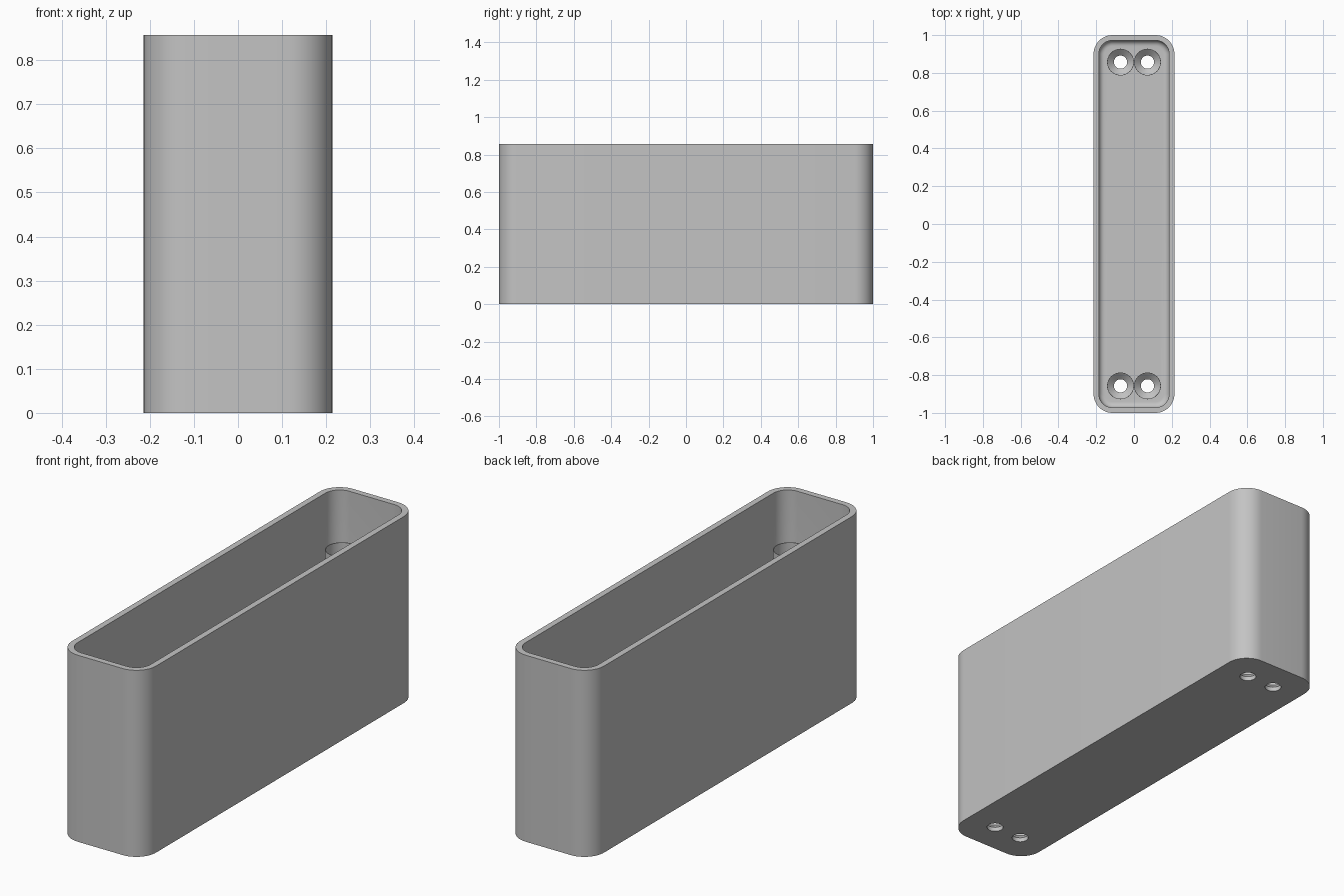
import bpy, bmesh, math

if "Cube" in bpy.data.objects:
    bpy.data.objects.remove(bpy.data.objects["Cube"], do_unlink=True)

HX, HY, HEIGHT = 0.214, 1.0, 0.857
CORNER, WALL, FLOOR, FILLET = 0.1, 0.028, 0.055, 0.03
HOLE_X, HOLE_Y = 0.0714, 0.857
HOLE_R, HEAD_R, POST_R, POST_TOP = 0.035, 0.068, 0.071, 0.645

grey = bpy.data.materials.new("plain grey")
grey.use_nodes = True
colour = (0.55, 0.55, 0.55, 1)
grey.diffuse_color = colour
grey.node_tree.nodes["Principled BSDF"].inputs["Base Color"].default_value = colour


def rounded_ring(bm, inset, z, steps=12):
    """Rounded rectangle of vertices, shrunk by inset."""
    r = CORNER - inset
    ring = []
    for k, (sx, sy) in enumerate([(1, 1), (-1, 1), (-1, -1), (1, -1)]):
        for i in range(steps + 1):
            a = math.pi / 2 * (k + i / steps)
            ring.append(bm.verts.new((sx * (HX - CORNER) + r * math.cos(a),
                                      sy * (HY - CORNER) + r * math.sin(a), z)))
    return ring


def circle_ring(bm, x, y, r, z, steps=40):
    return [bm.verts.new((x + r * math.cos(math.tau * i / steps),
                          y + r * math.sin(math.tau * i / steps), z))
            for i in range(steps)]


def bridge(bm, rings, closed=False):
    """Join rings in order; cap the ends unless the loop is closed."""
    pairs = list(zip(rings, rings[1:]))
    if closed:
        pairs.append((rings[-1], rings[0]))
    else:
        bm.faces.new(rings[0])
        bm.faces.new(rings[-1])
    for a, b in pairs:
        n = len(a)
        for i in range(n):
            j = (i + 1) % n
            bm.faces.new((a[i], a[j], b[j], b[i]))


def finish(name, bm):
    bmesh.ops.recalc_face_normals(bm, faces=bm.faces)
    mesh = bpy.data.meshes.new(name)
    bm.to_mesh(mesh)
    bm.free()
    mesh.materials.append(grey)
    obj = bpy.data.objects.new(name, mesh)
    bpy.context.collection.objects.link(obj)
    return obj


def activate(obj):
    bpy.ops.object.select_all(action="DESELECT")
    obj.select_set(True)
    bpy.context.view_layer.objects.active = obj


def smooth(obj):
    activate(obj)
    bpy.ops.object.shade_smooth_by_angle(angle=math.radians(30))


holes = [(sx * HOLE_X, sy * HOLE_Y) for sx in (-1, 1) for sy in (-1, 1)]

# Open box: outer wall, rim, inner wall, rounded inner floor edge
bm = bmesh.new()
rings = [rounded_ring(bm, 0, 0), rounded_ring(bm, 0, HEIGHT),
         rounded_ring(bm, WALL, HEIGHT)]
for i in range(7):
    a = math.pi / 2 * i / 6
    rings.append(rounded_ring(bm, WALL + FILLET * (1 - math.cos(a)),
                              FLOOR + FILLET * (1 - math.sin(a))))
bridge(bm, rings)
box = finish("box", bm)

# Countersunk screw holes through the floor
bm = bmesh.new()
for x, y in holes:
    bridge(bm, [circle_ring(bm, x, y, r, z) for r, z in
                [(HOLE_R, -0.05), (HOLE_R, 0.02), (HEAD_R, 0.05), (HEAD_R, 0.1)]])
cutter = finish("hole_cutter", bm)
cutter.hide_render = True
cut = box.modifiers.new("screw holes", "BOOLEAN")
cut.operation = "DIFFERENCE"
cut.solver = "EXACT"
cut.object = cutter
activate(box)
bpy.ops.object.modifier_apply(modifier=cut.name)
bpy.data.objects.remove(cutter, do_unlink=True)
smooth(box)

# Thin screw sleeves standing over the holes
for n, (x, y) in enumerate(holes):
    bm = bmesh.new()
    bridge(bm, [circle_ring(bm, x, y, r, z) for r, z in
                [(POST_R, FLOOR - 0.005), (POST_R, POST_TOP),
                 (HEAD_R, POST_TOP), (HEAD_R, FLOOR - 0.005)]], closed=True)
    smooth(finish(f"screw_sleeve_{n + 1}", bm))
